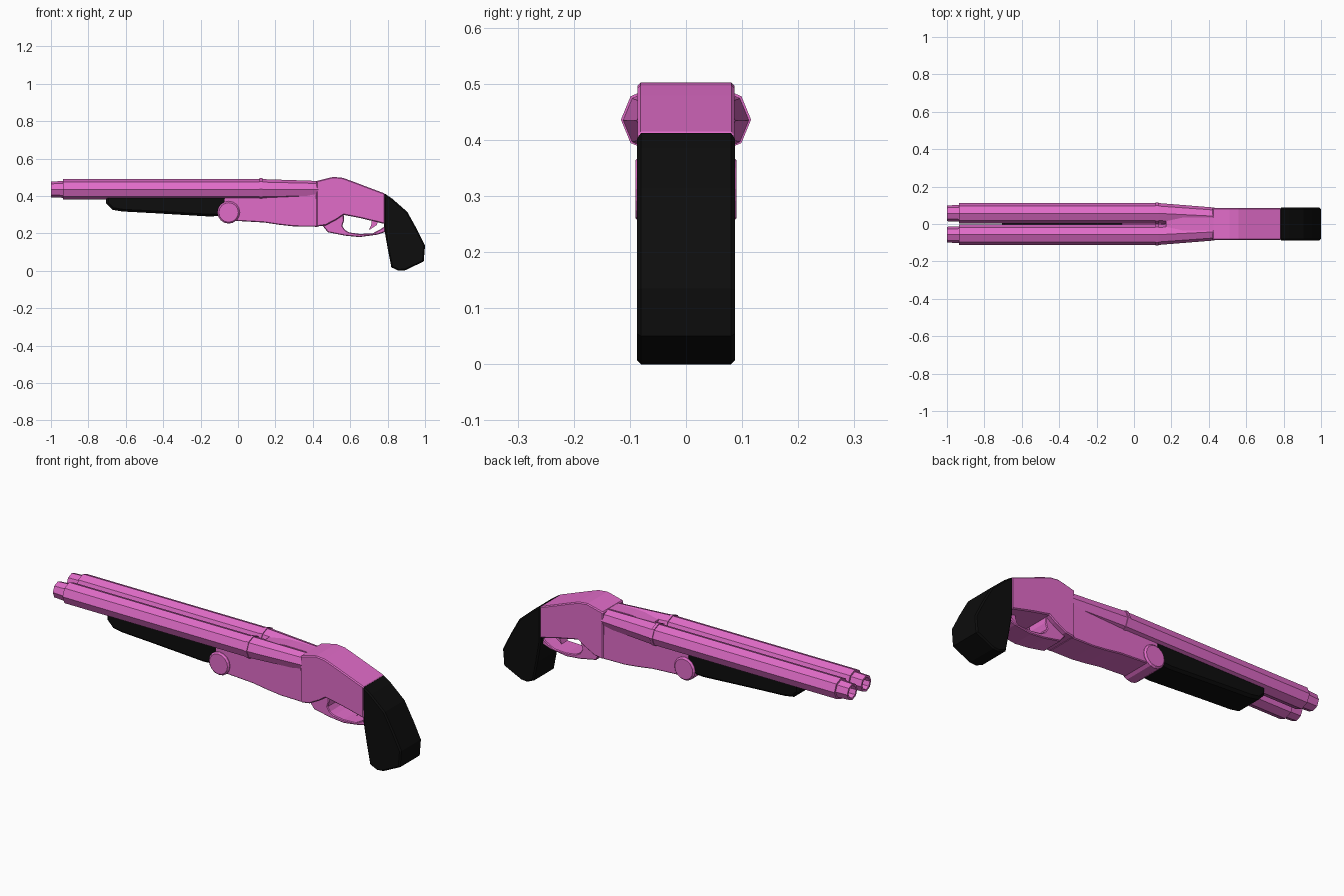
import bpy, bmesh, math

if "Cube" in bpy.data.objects:
    bpy.data.objects.remove(bpy.data.objects["Cube"])


def material(name, color):
    m = bpy.data.materials.new(name)
    m.diffuse_color = color
    m.use_nodes = True
    m.node_tree.nodes["Principled BSDF"].inputs["Base Color"].default_value = m.diffuse_color
    return m


pink = material("pink", (0.75, 0.15, 0.58, 1))
black = material("black", (0.004, 0.004, 0.004, 1))


def finish(name, bm, mat, bevel=0):
    bmesh.ops.recalc_face_normals(bm, faces=bm.faces)
    me = bpy.data.meshes.new(name)
    bm.to_mesh(me)
    bm.free()
    ob = bpy.data.objects.new(name, me)
    bpy.context.collection.objects.link(ob)
    me.materials.append(mat)
    if bevel:
        b = ob.modifiers.new("bevel", 'BEVEL')
        b.width, b.segments = bevel, 1
        b.limit_method = 'ANGLE'
        b.angle_limit = math.radians(60)
    return ob


def slab(name, profile, half, mat, bevel=0):
    """Extrude an x-z outline symmetrically across y."""
    bm = bmesh.new()
    sides = [[bm.verts.new((x, y, z)) for x, z in profile] for y in (-half, half)]
    bm.faces.new(sides[0])
    bm.faces.new(sides[1][::-1])
    n = len(profile)
    for i in range(n):
        j = (i + 1) % n
        bm.faces.new((sides[0][i], sides[1][i], sides[1][j], sides[0][j]))
    return finish(name, bm, mat, bevel)


def loft(name, rings, mat, sides=8):
    """Join regular polygons given as (x, y, z, radius), capping both ends."""
    bm = bmesh.new()
    loops = []
    for x, y, z, r in rings:
        angles = [math.tau * k / sides for k in range(sides)]
        loops.append([bm.verts.new((x, y + r * math.cos(a), z + r * math.sin(a))) for a in angles])
    for a, b in zip(loops, loops[1:]):
        for k in range(sides):
            m = (k + 1) % sides
            bm.faces.new((a[k], a[m], b[m], b[k]))
    bm.faces.new(loops[0])
    bm.faces.new(loops[-1][::-1])
    return finish(name, bm, mat)


# Twin octagonal barrels: bore, stepped muzzle, collar and tapered breech
for label, s in (("left", 1), ("right", -1)):
    section = [(-0.86, .057, .435, .031), (-1, .057, .435, .031), (-1, .057, .435, .042),
               (-.935, .057, .435, .045), (-.935, .057, .435, .055), (.115, .057, .435, .055),
               (.115, .057, .436, .059), (.13, .057, .436, .059), (.13, .057, .435, .055),
               (.43, .042, .434, .046)]
    loft(label + "_barrel", [(x, s * y, z, r) for x, y, z, r in section], pink)

# Filler between the barrels at the breech
slab("breech_rib", [(.17, .42), (.17, .472), (.3, .482), (.43, .48), (.43, .40)], .034, pink)

# Front receiver under the barrels
slab("front_receiver", [(-.09, .39), (.42, .43), (.43, .235), (.30, .237), (.22, .246),
                        (.14, .258), (0, .266), (-.05, .27), (-.09, .29)], .079, pink, .004)

# Rear receiver, rising then sloping to the grip
slab("rear_receiver", [(.42, .48), (.46, .49), (.51, .502), (.56, .497), (.61, .479), (.785, .413),
                       (.785, .25), (.66, .28), (.565, .299), (.53, .275), (.47, .243), (.42, .236)],
     .086, pink, .005)

# Hinge drum
loft("hinge_pin", [(0, 0, 0, .052), (.008, 0, 0, .06), (.172, 0, 0, .06), (.18, 0, 0, .052)], pink, 16)
pin = bpy.data.objects["hinge_pin"]
pin.rotation_euler = (0, 0, math.pi / 2)
pin.location = (-.05, -.09, .312)

# Trigger guard and trigger
slab("trigger_guard", [(.445, .25), (.48, .206), (.57, .188), (.65, .18), (.745, .193), (.80, .212),
                       (.80, .25), (.765, .224), (.72, .2), (.65, .197), (.595, .205), (.572, .218),
                       (.558, .24), (.567, .27), (.565, .302), (.46, .302)], .06, pink, .004)
slab("trigger", [(.715, .29), (.755, .28), (.742, .245), (.70, .217), (.714, .25)], .025, pink)

# Pistol grip
slab("grip", [(.78, .416), (.825, .385), (.905, .315), (.955, .225), (1, .135), (.993, .05),
              (.895, .003), (.86, 0), (.82, .018), (.80, .12), (.782, .225)], .087, black, .007)

# Fore-end under the barrels
slab("fore_end", [(-.705, .40), (-.705, .36), (-.672, .326), (-.62, .317), (-.45, .308),
                  (-.3, .299), (-.15, .29), (-.06, .296), (-.06, .40)], .08, black, .012)
